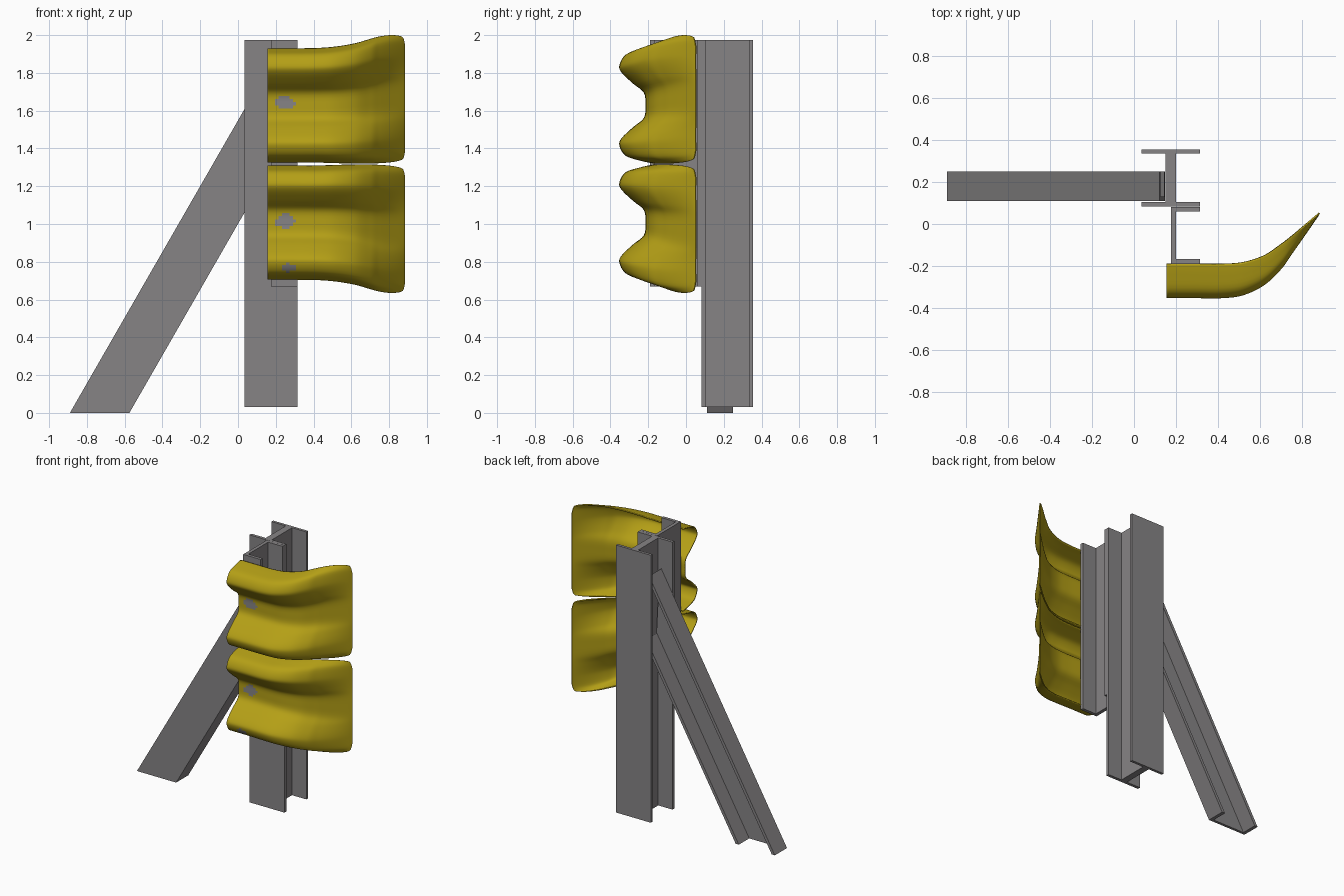
import bpy
import bmesh
from mathutils import Vector

cube = bpy.data.objects.get("Cube")
if cube:
    bpy.data.objects.remove(cube, do_unlink=True)


def material(name, rgb):
    m = bpy.data.materials.new(name)
    m.use_nodes = True
    m.diffuse_color = (*rgb, 1)
    m.node_tree.nodes["Principled BSDF"].inputs["Base Color"].default_value = (*rgb, 1)
    return m


steel = material("grey steel", (0.24, 0.23, 0.235))
yellow = material("yellow paint", (0.46, 0.35, 0.008))


def finish(bm, name, mats):
    mesh = bpy.data.meshes.new(name)
    bm.to_mesh(mesh)
    bm.free()
    obj = bpy.data.objects.new(name, mesh)
    bpy.context.collection.objects.link(obj)
    for m in mats:
        mesh.materials.append(m)
    return obj


def extrude(bm, points, direction):
    """Sweep one flat outline along a direction into a closed solid."""
    face = bm.faces.new([bm.verts.new(p) for p in points])
    new = bmesh.ops.extrude_face_region(bm, geom=[face], use_keep_orig=True)["geom"]
    bmesh.ops.translate(bm, verts=[g for g in new if isinstance(g, bmesh.types.BMVert)],
                        vec=direction)
    bmesh.ops.recalc_face_normals(bm, faces=bm.faces[:])


def upright(name, outline, z0, z1):
    bm = bmesh.new()
    extrude(bm, [(x, y, z0) for x, y in outline], (0, 0, z1 - z0))
    return finish(bm, name, [steel])


# Upright I-beam post
left, right, web_l, web_r = 0.035, 0.315, 0.15, 0.2
front, front_in, back_in, back = 0.083, 0.105, 0.335, 0.355
upright("post", [(left, front), (right, front), (right, front_in), (web_r, front_in),
                 (web_r, back_in), (right, back_in), (right, back), (left, back),
                 (left, back_in), (web_l, back_in), (web_l, front_in), (left, front_in)],
        0.03, 1.975)

# Channel spacer between the post and the rails
upright("spacer", [(0.175, -0.19), (right, -0.19), (right, -0.167), (web_r, -0.167),
                   (web_r, 0.06), (right, 0.06), (right, 0.082), (0.175, 0.082)],
        0.67, 1.975)

# Slanted channel brace: a front web with two flanges turned to the back
SLOPE = 1.74


def slanted(bm, foot_a, foot_b, top_a, top_b, y0, y1):
    outline = [(foot_a, 0), (foot_b, 0), (top_b, (top_b - foot_b) * SLOPE),
               (top_a, (top_a - foot_a) * SLOPE)]
    extrude(bm, [(x, y0, z) for x, z in outline], (0, y1 - y0, 0))


bm = bmesh.new()
slanted(bm, -0.89, -0.575, 0.122, 0.148, 0.11, 0.13)
slanted(bm, -0.89, -0.865, 0.122, 0.126, 0.13, 0.25)
slanted(bm, -0.6, -0.575, 0.144, 0.148, 0.13, 0.25)
finish(bm, "brace", [steel])


# Corrugated rails, flattening and sweeping back at the free end
def spline(keys, steps):
    """Smooth run of points through the keys."""
    keys = [Vector(k) for k in keys]
    out = []
    for i in range(len(keys) - 1):
        a, b = keys[max(i - 1, 0)], keys[i]
        c, d = keys[i + 1], keys[min(i + 2, len(keys) - 1)]
        for s in range(steps):
            t = s / steps
            out.append(0.5 * (2 * b + (c - a) * t + (2 * a - 5 * b + 4 * c - d) * t * t
                              + (3 * b - a - 3 * c + d) * t ** 3))
    return out + [keys[-1]]


# Section: height fraction, depth fraction
half = [(0, 0), (0.02, 0.35), (0.06, 0.8), (0.15, 1), (0.215, 0.92),
        (0.31, 0.55), (0.39, 0.2)]
section = spline(half + [(0.5, 0.15)] + [(1 - v, w) for v, w in reversed(half)], 4)

# Stations: x, and (crest y, back y, inner edge z, outer edge z)
stations = {
    0.155: (-0.352, -0.19, 1.325, 1.93),
    0.29: (-0.352, -0.19, 1.325, 1.93),
    0.42: (-0.352, -0.19, 1.325, 1.932),
    0.52: (-0.338, -0.182, 1.322, 1.94),
    0.62: (-0.29, -0.15, 1.32, 1.957),
    0.7: (-0.215, -0.097, 1.32, 1.98),
    0.75: (-0.145, -0.06, 1.322, 1.993),
    0.81: (-0.06, -0.012, 1.327, 2.0),
    0.86: (0.012, 0.028, 1.337, 1.995),
    0.877: (0.037, 0.042, 1.352, 1.98),
    0.885: (0.05, 0.05, 1.39, 1.94),
}
path = [(p[0], p[1:]) for p in
        ([*v] for v in spline([Vector((x, *s[:1], s[1])) for x, s in stations.items()], 8))]
edges = spline([Vector(s[2:]) for s in stations.values()], 8)

MIRROR = 1.3175  # height where the two rails meet


def rail(name, flip, worn):
    bm = bmesh.new()
    grid = []
    for (x, (crest, rear)), (inner, outer) in zip(path, edges):
        row = []
        for v, w in section:
            z = inner + (outer - inner) * v
            z = 2 * MIRROR - z if flip else z
            row.append(bm.verts.new((x, rear + (crest - rear) * w, z)))
        grid.append(row)
    for a, b in zip(grid, grid[1:]):
        for j in range(len(section) - 1):
            quad = [a[j], b[j], b[j + 1], a[j + 1]]
            f = bm.faces.new(quad[::-1] if flip else quad)
            f.smooth = True
            c = f.calc_center_median()
            # Bare steel where the paint has worn around the bolts
            bare = any(((c.x - x) / rx) ** 2 + ((c.z - z) / rz) ** 2 < 1
                       for x, z, rx, rz in worn)
            f.material_index = 0 if bare else 1
    obj = finish(bm, name, [steel, yellow])
    sheet = obj.modifiers.new("sheet thickness", "SOLIDIFY")
    sheet.thickness = 0.008
    sheet.offset = -1
    sheet.material_offset = 1
    sheet.material_offset_rim = 1
    return obj


rail("upper_rail", False, [(0.25, 1.64, 0.05, 0.036)])
rail("lower_rail", True, [(0.25, 1.015, 0.05, 0.038), (0.268, 0.768, 0.033, 0.022)])
